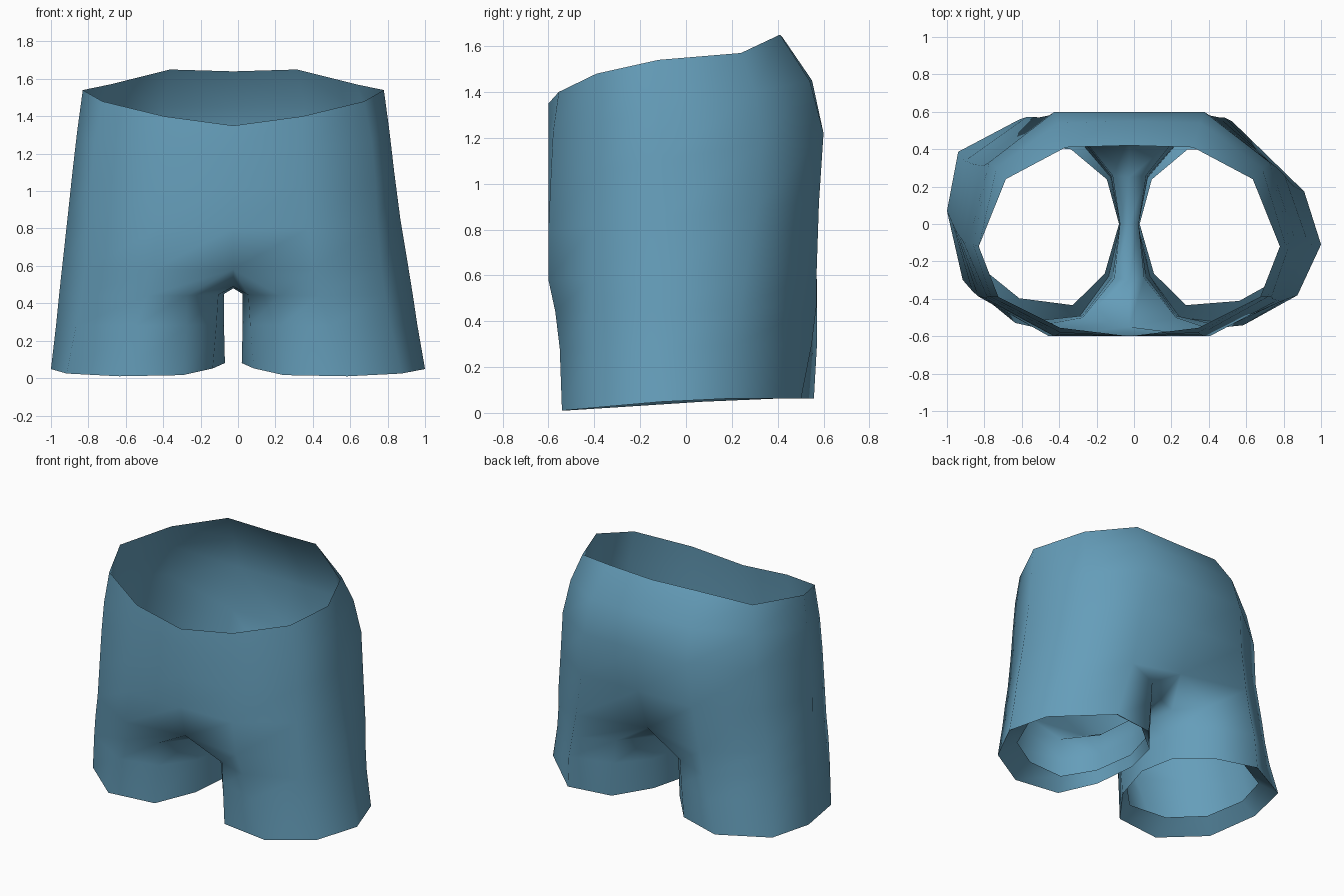
import bpy
import bmesh
import math
from mathutils import Vector

cube = bpy.data.objects.get("Cube")
if cube:
    bpy.data.objects.remove(cube, do_unlink=True)

# Fabric colour
fabric = bpy.data.materials.new("denim blue")
fabric.use_nodes = True
colour = (0.13, 0.34, 0.49, 1)
fabric.diffuse_color = colour
fabric.node_tree.nodes["Principled BSDF"].inputs["Base Color"].default_value = colour

# Half outlines from front centre round the hip to back centre
waist = [(0, -.6, 1.35), (.37, -.555, 1.4), (.7, -.39, 1.48), (.805, -.12, 1.54),
         (.66, .24, 1.57), (.34, .41, 1.65), (0, .42, 1.64)]
yoke = [(0, -.6), (.37, -.58), (.74, -.39), (.835, -.11), (.71, .3), (.38, .54), (0, .55)]
hip = [(0, -.6), (.38, -.59), (.76, -.39), (.86, -.1), (.75, .33), (.4, .6), (0, .6)]
seat = [(0, -.6), (.4, -.6), (.77, -.4), (.89, -.1), (.78, .31), (.43, .58), (0, .57)]
fork = [(0, -.55), (.43, -.6), (.79, -.4), (.925, -.08), (.83, .29), (.48, .57), (0, .46)]

# Crotch seam from back to front, then full leg outlines
seam = [(0, .25, .51), (0, 0, .48), (0, -.3, .49)]
groin = [(.25, -.5), (.46, -.57), (.81, -.4), (.945, -.07), (.85, .28), (.51, .57),
         (.25, .46), (.09, .26), (.05, 0), (.08, -.29)]
thigh = [(.25, -.49), (.52, -.55), (.84, -.38), (.965, -.05), (.88, .27), (.55, .56),
         (.26, .46), (.1, .26), (.05, 0), (.09, -.28)]
hem = [(.27, -.5), (.61, -.535), (.895, -.34), (1, -.02), (.925, .28), (.59, .53),
       (.28, .46), (.1, .25), (.045, 0), (.11, -.28)]


def tilt(outline, front, back):
    """Give an outline heights that run from front to back."""
    return [(x, y, front + (back - front) * (y + .6) / 1.2) for x, y in outline]


def hem_height(x, y):
    return min(.062, .05 + .075 * y) + max(0, .3 - x) * .12


torso_rows = [waist, tilt(yoke, 1.22, 1.46), tilt(hip, 1.02, 1.22),
              tilt(seat, .8, .92), tilt(fork, .58, .62)]
hem_row = [(x, y, hem_height(x, y)) for x, y in hem]
leg_rows = [torso_rows[-1] + seam, tilt(groin, .44, .46), tilt(thigh, .28, .3), hem_row]

# Turned-in hem lip, fading out along the inner thigh
centre = Vector((.52, .01))
lip = []
for x, y, z in hem_row:
    inner = Vector((x, y)).lerp(centre, .24 * min(1, x / .5))
    lip.append((inner.x, inner.y, z + .09))
leg_rows.append(lip)

bm = bmesh.new()
cache = {}


def vert(point, side):
    """Place a point on one side; points on the centre line are shared."""
    x, y, z = point
    key = (round(x * side, 4), y, z)
    if key not in cache:
        shift = -.025 * min(1, max(0, (1 - x) * 8))
        low = max(0, 1 - z / .9)
        twist = -.26 * side * max(0, x - .5) * (.75 + y) * low
        cache[key] = bm.verts.new((x * side + shift, y + twist, z))
    return cache[key]


def skin(rows, side, closed):
    """Join successive outlines with quads."""
    for upper, lower in zip(rows, rows[1:]):
        count = len(upper)
        for i in range(count if closed else count - 1):
            j = (i + 1) % count
            corners = [vert(p, side) for p in (upper[i], upper[j], lower[j], lower[i])]
            bm.faces.new(corners if side < 0 else corners[::-1])


for side in (1, -1):
    skin(torso_rows, side, False)
    skin(leg_rows, side, True)

bmesh.ops.recalc_face_normals(bm, faces=bm.faces[:])
mesh = bpy.data.meshes.new("shorts")
bm.to_mesh(mesh)
bm.free()
mesh.materials.append(fabric)
shorts = bpy.data.objects.new("shorts", mesh)
bpy.context.collection.objects.link(shorts)

# Soft cloth shading with crisp hems
bpy.ops.object.select_all(action='DESELECT')
shorts.select_set(True)
bpy.context.view_layer.objects.active = shorts
bpy.ops.object.shade_smooth_by_angle(angle=math.radians(62))
